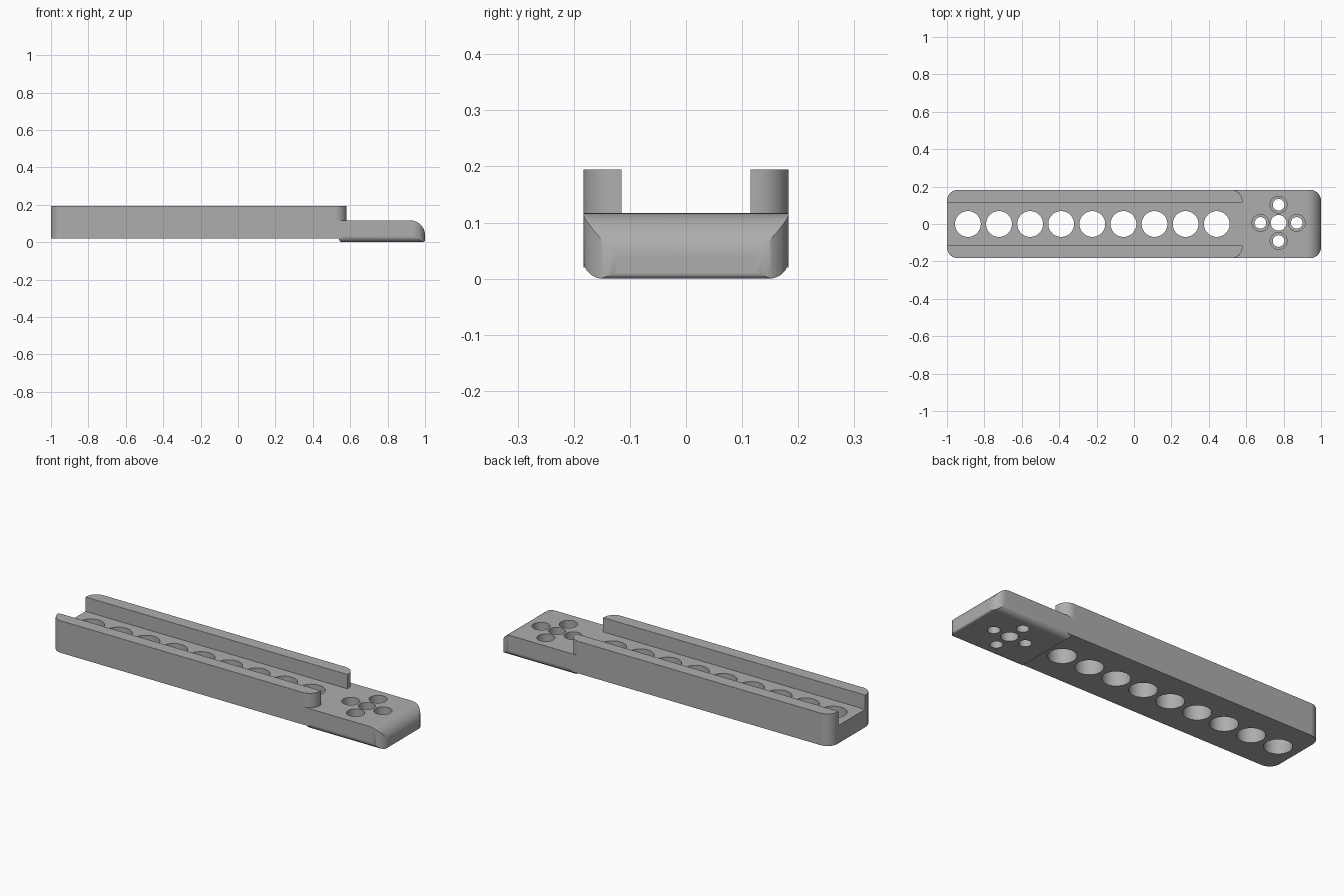
import bpy, bmesh
from math import radians, tan, pi, cos, sin
from mathutils import Vector

cube = bpy.data.objects.get("Cube")
if cube:
    bpy.data.objects.remove(cube, do_unlink=True)

HALF = 0.183      # half width
FLOOR = 0.117     # channel floor height
WALL_IN = 0.115   # inner face of the side walls
TOP = 0.195

grey = bpy.data.materials.new("satin grey")
grey.use_nodes = True
colour = (0.42, 0.42, 0.42, 1)
grey.diffuse_color = colour
grey.node_tree.nodes["Principled BSDF"].inputs["Base Color"].default_value = colour


def rounded(corners, steps=12):
    """Outline from (x, y, radius) corners in counter-clockwise order."""
    out = []
    for i, (x, y, r) in enumerate(corners):
        p = Vector((x, y))
        if r == 0:
            out.append(p)
            continue
        a = (Vector(corners[i - 1][:2]) - p).normalized()
        b = (Vector(corners[(i + 1) % len(corners)][:2]) - p).normalized()
        centre = p + (a + b) * r
        for k in range(steps + 1):
            t = k / steps * pi / 2
            out.append(centre - b * r * cos(t) - a * r * sin(t))
    return out


def prism(name, outline, axis, lo, hi):
    """Extrude an outline along an axis: z takes (x, y), y takes (x, z), x takes (y, z)."""
    place = {"z": lambda p, h: (p.x, p.y, h),
             "y": lambda p, h: (p.x, h, p.y),
             "x": lambda p, h: (h, p.x, p.y)}[axis]
    bm = bmesh.new()
    rings = [[bm.verts.new(place(p, h)) for p in outline] for h in (lo, hi)]
    bm.faces.new(rings[0][::-1])
    bm.faces.new(rings[1])
    n = len(outline)
    for i in range(n):
        j = (i + 1) % n
        bm.faces.new((rings[0][i], rings[0][j], rings[1][j], rings[1][i]))
    bmesh.ops.recalc_face_normals(bm, faces=bm.faces[:])
    return finish(name, bm)


def finish(name, bm):
    mesh = bpy.data.meshes.new(name)
    bm.to_mesh(mesh)
    bm.free()
    mesh.materials.append(grey)
    obj = bpy.data.objects.new(name, mesh)
    bpy.context.collection.objects.link(obj)
    return obj


def combine(target, other, operation):
    mod = target.modifiers.new("combine", "BOOLEAN")
    mod.operation, mod.solver, mod.object = operation, "EXACT", other
    bpy.context.view_layer.objects.active = target
    bpy.ops.object.modifier_apply(modifier=mod.name)
    bpy.data.objects.remove(other, do_unlink=True)


def drill(target, x, y, r, lo, hi):
    circle = [Vector((x + r * cos(a), y + r * sin(a)))
              for a in (2 * pi * k / 48 for k in range(48))]
    combine(target, prism("drill", circle, "z", lo, hi), "DIFFERENCE")


# Channel base with rounded outer corners at the open end
body = prism("slotted_rail", rounded([
    (-1, -HALF, 0.06), (0.56, -HALF, 0), (0.56, HALF, 0), (-1, HALF, 0.06)]),
    "z", 0.02, FLOOR)

# Tongue: plan shape trimmed by its side and end profiles
tongue = prism("tongue", rounded([
    (0.4, -HALF, 0), (1, -HALF, 0.06), (1, HALF, 0.06), (0.4, HALF, 0)]),
    "z", -0.1, 0.3)
side = rounded([(0.54, 0, 0.018), (1.0002, 0, 0.012),
                (1.0002, FLOOR, 0.08), (0.54, FLOOR, 0)])
combine(tongue, prism("side_trim", side, "y", -0.3, 0.3), "INTERSECT")
end = rounded([(-HALF - 0.0002, 0, 0.035), (HALF + 0.0002, 0, 0.035),
               (HALF + 0.0002, 0.3, 0), (-HALF - 0.0002, 0.3, 0)])
combine(tongue, prism("end_trim", end, "x", 0.3, 1.2), "INTERSECT")
combine(body, tongue, "UNION")

# Side walls, with the top rim rounded except across the open end
for s in (-1, 1):
    plan = [(-1, -HALF, 0.06), (0.58, -HALF, 0.06),
            (0.58, -WALL_IN, 0), (-1, -WALL_IN, 0)]
    if s > 0:
        plan = [(x, -y, r) for x, y, r in plan[::-1]]
    wall = prism("side_wall", rounded(plan), "z", FLOOR, TOP)
    bm = bmesh.new()
    bm.from_mesh(wall.data)
    rim = [e for e in bm.edges
           if all(v.co.z > TOP - 0.001 for v in e.verts)
           and not all(v.co.x < -0.999 for v in e.verts)]
    bmesh.ops.bevel(bm, geom=rim, offset=0.015, segments=5, profile=0.5,
                    affect="EDGES", clamp_overlap=True)
    bm.to_mesh(wall.data)
    bm.free()
    combine(body, wall, "UNION")

# Row of large lightening holes along the floor
for i in range(9):
    drill(body, -0.888 + i * 0.1663, 0, 0.069, -0.1, 0.3)

# Mounting pattern: plain centre hole and four counterbored holes
CX, CY, STEP = 0.773, 0.006, 0.097
drill(body, CX, CY, 0.042, -0.1, 0.3)
for dx, dy in ((1, 0), (-1, 0), (0, 1), (0, -1)):
    x, y = CX + dx * STEP, CY + dy * STEP
    drill(body, x, y, 0.031, -0.1, 0.3)
    drill(body, x, y, 0.045, 0.065, 0.3)

# Smooth curved faces while keeping flats crisp
bpy.ops.object.select_all(action="DESELECT")
body.select_set(True)
bpy.context.view_layer.objects.active = body
bpy.ops.object.shade_smooth_by_angle(angle=radians(30))
weighted = body.modifiers.new("weighted normals", "WEIGHTED_NORMAL")
weighted.keep_sharp = True
